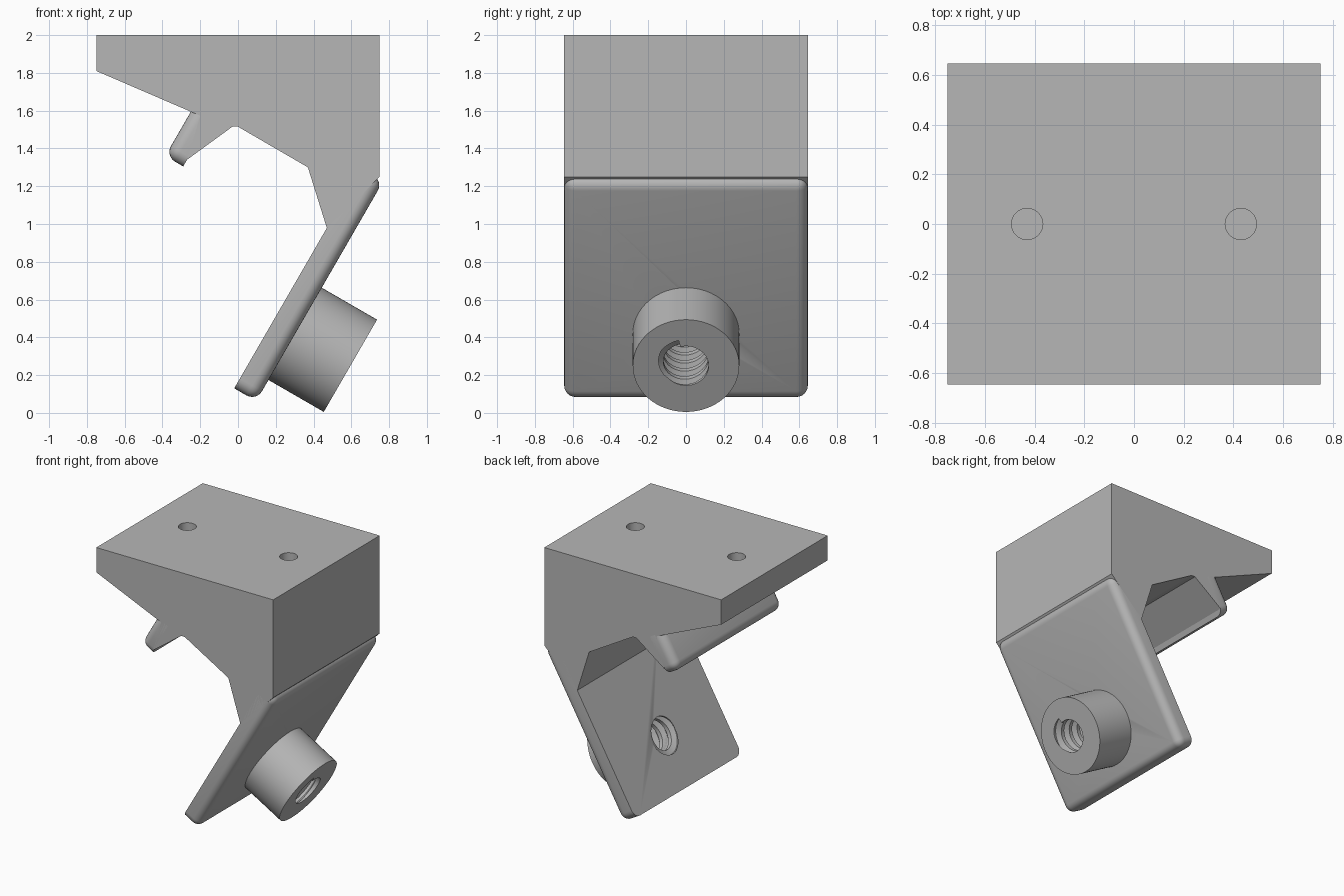
import bpy, bmesh
from math import cos, sin, tau, radians
from mathutils import Matrix, Vector

if "Cube" in bpy.data.objects:
    bpy.data.objects.remove(bpy.data.objects["Cube"])

grey = bpy.data.materials.new("plain grey")
grey.use_nodes = True
grey.diffuse_color = (0.47, 0.47, 0.47, 1)
grey.node_tree.nodes["Principled BSDF"].inputs["Base Color"].default_value = grey.diffuse_color

HALF = 0.645          # half width of the bracket
ROUND = 0.06          # edge rounding


def frame(x, z, flip):
    """Tilted axes: local x runs up the slope, local z points out of the slope."""
    up, side, out = Vector((0.5, 0, 0.866)), Vector((0, -flip, 0)), Vector((0.866, 0, -0.5)) * flip
    rot = Matrix((up, side, out)).transposed().to_4x4()
    return Matrix.Translation((x, 0, z)) @ rot


def finish(bm, name, matrix=None):
    bmesh.ops.recalc_face_normals(bm, faces=bm.faces)
    if matrix:
        bm.transform(matrix)
    mesh = bpy.data.meshes.new(name)
    bm.to_mesh(mesh)
    bm.free()
    mesh.materials.append(grey)
    ob = bpy.data.objects.new(name, mesh)
    bpy.context.collection.objects.link(ob)
    return ob


def rounded_slab(name, length, thick, matrix):
    """Slab whose back face stays sharp while the outer edges are rounded."""
    bm = bmesh.new()
    bmesh.ops.create_cube(bm, size=1)
    for v in bm.verts:
        v.co = ((v.co.x + 0.5) * length, v.co.y * 2 * HALF, (v.co.z + 0.5) * thick)
    edges = [e for e in bm.edges if max(v.co.z for v in e.verts) > thick / 2]
    bmesh.ops.bevel(bm, geom=edges, offset=ROUND, segments=6, profile=0.5, affect='EDGES')
    return finish(bm, name, matrix)


def cylinder(name, radius, low, high, matrix, sides=64):
    bm = bmesh.new()
    bmesh.ops.create_cone(bm, cap_ends=True, segments=sides, radius1=radius, radius2=radius,
                          depth=high - low, matrix=Matrix.Translation((0, 0, (low + high) / 2)))
    return finish(bm, name, matrix)


def helix(name, start, end, pitch, matrix, steps=36):
    """Closed spiral rod with a trapezoid section, used to cut the thread."""
    bm = bmesh.new()
    section = [(0.1, -0.036), (0.16, -0.01), (0.16, 0.01), (0.1, 0.036)]
    rings = []
    for i in range(int((start - end) / pitch * steps) + 1):
        a = tau * i / steps + 0.25
        z = start - pitch * i / steps
        rings.append([bm.verts.new((r * cos(a), r * sin(a), z + h)) for r, h in section])
    for a, b in zip(rings, rings[1:]):
        for k in range(4):
            j = (k + 1) % 4
            bm.faces.new((a[k], a[j], b[j], b[k]))
    bm.faces.new(rings[0])
    bm.faces.new(rings[-1])
    return finish(bm, name, matrix)


def cut(ob, cutters):
    for cutter in cutters:
        mod = ob.modifiers.new("cut", 'BOOLEAN')
        mod.operation = 'DIFFERENCE'
        mod.solver = 'EXACT'
        mod.object = cutter
        with bpy.context.temp_override(object=ob, active_object=ob, selected_objects=[ob]):
            bpy.ops.object.modifier_apply(modifier=mod.name)


# Mounting body: side profile extruded across the width
profile = [(-0.75, 2), (-0.75, 1.81), (-0.2, 1.573), (-0.27, 1.34), (-0.03, 1.515), (0, 1.515),
           (0.37, 1.3), (0.47, 0.98), (0.7, 1.2), (0.75, 1.25), (0.75, 2)]
bm = bmesh.new()
face = bm.faces.new([bm.verts.new((x, -HALF, z)) for x, z in profile])
side = bmesh.ops.extrude_face_region(bm, geom=[face])["geom"]
bmesh.ops.translate(bm, vec=(0, 2 * HALF, 0),
                    verts=[g for g in side if isinstance(g, bmesh.types.BMVert)])
body = finish(bm, "mounting_body")

# Hook lip under the wing
lip = rounded_slab("hook_lip", 0.35, 0.11, frame(-0.29, 1.305, -1))

# Sloping plate and its threaded boss
slope = frame(-0.02, 0.13, 1)
plate = rounded_slab("sloping_plate", 1.345, 0.135, slope)
axis = slope @ Matrix.Translation((0.411, 0, 0))
boss = cylinder("threaded_boss", 0.282, 0.12, 0.473, axis)

# Cutters: blind mounting holes, bore and thread
holes = [cylinder("hole_cutter", 0.063, 1.7, 2.1, Matrix.Translation((x, 0, 0)), 32)
         for x in (-0.43, 0.43)]
for hole in holes:
    hole.data.transform(Matrix.Translation((0, 0, 0.06)))
bore = cylinder("bore_cutter", 0.12, -0.1, 0.6, axis, 48)
thread = helix("thread_cutter", 0.473, -0.05, 0.085, axis)
cut(body, holes)
cut(plate, [bore, thread])
cut(boss, [bore, thread])
for cutter in holes + [bore, thread]:
    bpy.data.objects.remove(cutter)

# Smooth rounded surfaces, keep hard edges
for ob in (body, lip, plate, boss):
    with bpy.context.temp_override(object=ob, active_object=ob, selected_objects=[ob],
                                   selected_editable_objects=[ob]):
        bpy.ops.object.shade_smooth_by_angle(angle=radians(30))
